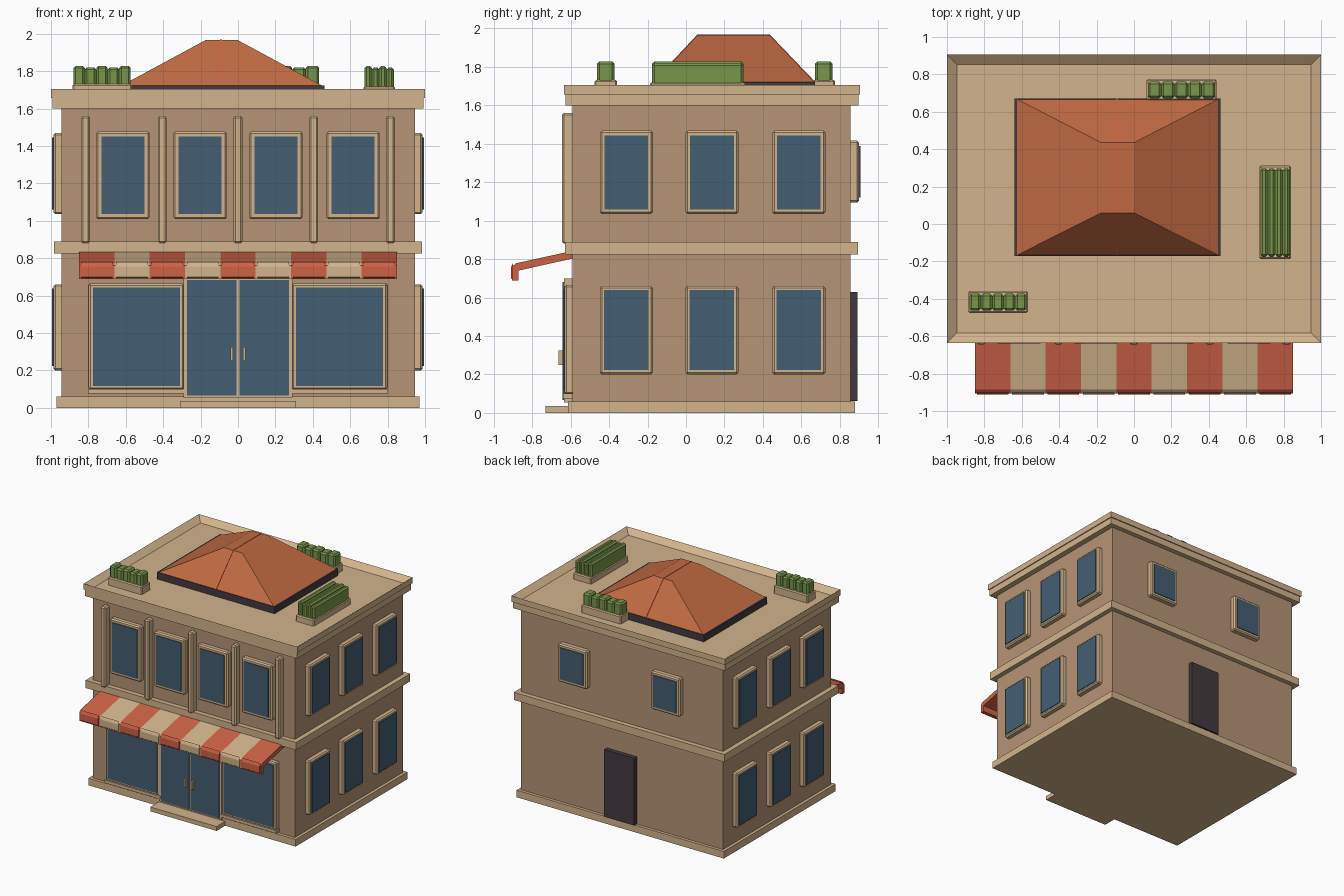
import bpy, bmesh
from mathutils import Vector

if "Cube" in bpy.data.objects:
    bpy.data.objects.remove(bpy.data.objects["Cube"])


def material(name, r, g, b):
    lin = [((c / 255 + 0.055) / 1.055) ** 2.4 for c in (r, g, b)]
    m = bpy.data.materials.new(name)
    m.diffuse_color = (*lin, 1)
    m.use_nodes = True
    m.node_tree.nodes["Principled BSDF"].inputs["Base Color"].default_value = m.diffuse_color
    return m


WALL = material("wall_brown", 182, 148, 118)
TRIM = material("trim_tan", 210, 180, 140)
GLASS = material("glass_blue", 68, 94, 114)
ROOF = material("roof_orange", 192, 106, 66)
RED = material("awning_red", 206, 98, 70)
GREEN = material("hedge_green", 120, 150, 74)
DARK = material("dark_door", 68, 57, 62)


def finish(name, bm, mat, bevel=0.0):
    bmesh.ops.recalc_face_normals(bm, faces=bm.faces[:])
    if bevel:
        bmesh.ops.bevel(bm, geom=bm.edges[:], offset=bevel, segments=1, affect='EDGES')
    mesh = bpy.data.meshes.new(name)
    bm.to_mesh(mesh)
    bm.free()
    mesh.materials.append(mat)
    ob = bpy.data.objects.new(name, mesh)
    bpy.context.collection.objects.link(ob)
    return ob


def cube(x0, x1, y0, y1, z0, z1):
    bm = bmesh.new()
    bmesh.ops.create_cube(bm, size=1)
    for v in bm.verts:
        v.co = Vector(((x0 + x1) / 2 + v.co.x * (x1 - x0),
                       (y0 + y1) / 2 + v.co.y * (y1 - y0),
                       (z0 + z1) / 2 + v.co.z * (z1 - z0)))
    return bm


def box(name, x0, x1, y0, y1, z0, z1, mat, bevel=0.0):
    return finish(name, cube(x0, x1, y0, y1, z0, z1), mat, bevel)


def extrude_x(name, profile, x0, x1, mat, bevel=0.0):
    """Sweep a (y, z) profile from x0 to x1."""
    bm = bmesh.new()
    a = [bm.verts.new((x0, y, z)) for y, z in profile]
    b = [bm.verts.new((x1, y, z)) for y, z in profile]
    bm.faces.new(a)
    bm.faces.new(b[::-1])
    n = len(profile)
    for i in range(n):
        j = (i + 1) % n
        bm.faces.new((a[i], b[i], b[j], a[j]))
    return finish(name, bm, mat, bevel)


XW, YF, YB = 0.945, -0.59, 0.855      # wall planes


def on_wall(name, side, c, w, z0, z1, depth, mat, bevel=0.0):
    """Plate standing out from one wall, centred at c along it."""
    a, b = c - w / 2, c + w / 2
    ext = {"front": (a, b, YF - depth, YF + 0.02),
           "back": (a, b, YB - 0.02, YB + depth),
           "right": (XW - 0.02, XW + depth, a, b),
           "left": (-XW - depth, -XW + 0.02, a, b)}[side]
    box(name, *ext, z0, z1, mat, bevel)


def window(name, side, c, w, z0, z1, edge, depth=0.042):
    on_wall(name + "_frame", side, c, w, z0, z1, depth, TRIM, 0.01)
    on_wall(name + "_glass", side, c, w - 2 * edge, z0 + edge, z1 - edge, depth + 0.007, GLASS)


# Walls, plinth, step and string course
box("walls", -XW, XW, YF, YB, 0.03, 1.62, WALL)
box("plinth", -0.97, 0.97, -0.615, 0.88, 0, 0.06, TRIM)
box("door_step", -0.31, 0.31, -0.73, -0.6, 0, 0.037, TRIM)
box("string_course", -0.985, 0.985, -0.63, 0.895, 0.825, 0.89, TRIM)

# Cornice and parapet with sunken roof deck
box("cornice", -0.992, 0.992, -0.628, 0.896, 1.6, 1.66, TRIM)
bm = cube(-1, 1, -0.635, 0.905, 1.655, 1.705)
top = max(bm.faces, key=lambda f: f.calc_center_median().z)
bmesh.ops.inset_region(bm, faces=[top], thickness=0.075)
for v in top.verts:
    v.co.z = 1.664
finish("parapet_and_deck", bm, TRIM)

# Upper front windows and pilasters
for x in (-0.615, -0.203, 0.203, 0.615):
    window("upper_front_window", "front", x, 0.285, 1.008, 1.476, 0.027)
for x in (-0.815, -0.405, 0, 0.405, 0.815):
    on_wall("pilaster", "front", x, 0.047, 0.88, 1.56, 0.055, TRIM, 0.01)

# Side windows on both floors
for side in ("left", "right"):
    for y in (-0.31, 0.135, 0.587):
        window("upper_side_window", side, y, 0.275, 1.035, 1.468, 0.024)
        window("lower_side_window", side, y, 0.275, 0.2, 0.66, 0.022)

# Back windows and back door
for x in (-0.435, 0.435):
    window("back_window", "back", x, 0.27, 1.094, 1.416, 0.027, 0.045)
on_wall("back_door", "back", 0, 0.28, 0.062, 0.63, 0.038, DARK)

# Shop windows with sills
for s in (-1, 1):
    window("shop_window", "front", s * 0.543, 0.51, 0.095, 0.665, 0.022)
    on_wall("shop_sill", "front", s * 0.543, 0.52, 0.075, 0.1, 0.05, TRIM)

# Double entrance door
on_wall("entrance_frame", "front", 0, 0.585, 0.055, 0.7, 0.045, TRIM)
for s in (-1, 1):
    on_wall("door_leaf", "front", s * 0.14, 0.265, 0.066, 0.682, 0.053, GLASS)
    on_wall("door_handle", "front", s * 0.033, 0.014, 0.25, 0.325, 0.072, TRIM)

# Striped awning: sloped cloth with a hanging valance
AWNING = [(-0.58, 0.845), (-0.885, 0.778), (-0.905, 0.76), (-0.905, 0.688),
          (-0.872, 0.688), (-0.872, 0.74), (-0.58, 0.805)]
W = 1.70 / 9
for i in range(9):
    extrude_x("awning_stripe", AWNING, -0.85 + i * W, -0.85 + (i + 1) * W,
              RED if i % 2 == 0 else TRIM)
    extrude_x("valance_lip", [(-0.9, 0.78), (-0.911, 0.755), (-0.911, 0.7), (-0.9, 0.69)],
              -0.84 + i * W, -0.86 + (i + 1) * W, RED if i % 2 == 0 else TRIM)

# Hipped roof on a dark base
box("roof_base", -0.638, 0.463, -0.172, 0.672, 1.655, 1.722, DARK)
bm = cube(-0.632, 0.457, -0.17, 0.67, 1.718, 1.965)
for v in bm.verts:
    if v.co.z > 1.9:
        v.co.x = -0.175 if v.co.x < -0.09 else 0.0
        v.co.y = 0.06 if v.co.y < 0.25 else 0.435
finish("hip_roof", bm, ROOF)
extrude_x("roof_seam", [(-0.172, 1.722), (0.059, 1.968), (0.436, 1.968), (0.672, 1.722)],
          -0.095, -0.085, RED)


# Roof planters filled with clipped hedges
def planter(name, x0, x1, y0, y1, rim, n):
    box(name + "_box", x0, x1, y0, y1, 1.655, rim, TRIM, 0.008)
    gx0, gx1, gy0, gy1 = x0 + 0.006, x1 - 0.006, y0 + 0.012, y1 - 0.014
    w = (gx1 - gx0) / n
    for i in range(n):
        box(name + "_hedge", gx0 + i * w, gx0 + (i + 1) * w, gy0, gy1,
            rim - 0.02, 1.828 - 0.008 * (i % 2), GREEN, 0.012)


planter("front_planter", -0.886, -0.568, -0.475, -0.358, 1.732, 5)
planter("back_planter", 0.068, 0.44, 0.66, 0.775, 1.732, 5)
planter("side_planter", 0.67, 0.84, -0.188, 0.312, 1.718, 4)
